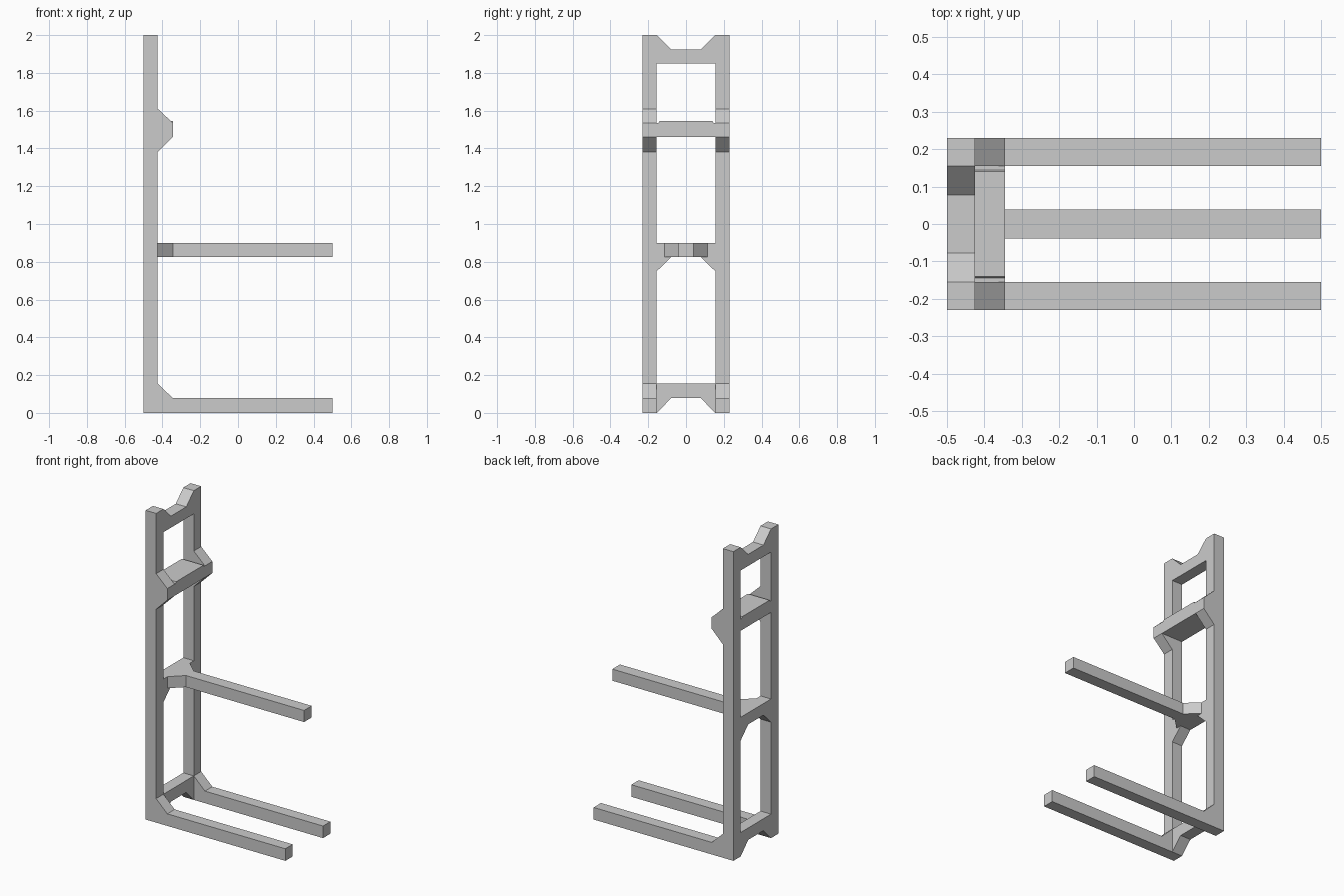
import bpy
import bmesh
from mathutils import Vector

cube = bpy.data.objects.get("Cube")
if cube:
    bpy.data.objects.remove(cube, do_unlink=True)

# One plain grey for the whole frame
grey = bpy.data.materials.new("plain grey")
grey.use_nodes = True
grey.diffuse_color = (0.6, 0.6, 0.6, 1)
grey.node_tree.nodes["Principled BSDF"].inputs["Base Color"].default_value = (0.6, 0.6, 0.6, 1)

BACK, FACE, NOSE, TIP = -0.5, -0.425, -0.345, 0.5   # x stations
INNER, OUTER = 0.155, 0.23                          # post sides in y
BAR = 0.078                                         # bar thickness


def prism(name, axis, profile, start, end):
    """Extrude a 2D profile along an axis; the profile uses the other two axes in order."""
    def place(p, depth):
        co = list(p)
        co.insert("xyz".index(axis), depth)
        return Vector(co)

    bm = bmesh.new()
    face = bm.faces.new([bm.verts.new(place(p, start)) for p in profile])
    ext = bmesh.ops.extrude_face_region(bm, geom=[face])
    verts = [v for v in ext["geom"] if isinstance(v, bmesh.types.BMVert)]
    bmesh.ops.translate(bm, verts=verts, vec=place((0, 0), end - start))
    bmesh.ops.recalc_face_normals(bm, faces=bm.faces)
    mesh = bpy.data.meshes.new(name)
    bm.to_mesh(mesh)
    bm.free()
    mesh.materials.append(grey)
    obj = bpy.data.objects.new(name, mesh)
    bpy.context.collection.objects.link(obj)
    return obj


def mirrored(half):
    """Complete a profile whose first coordinate is mirrored about zero."""
    return half + [(-a, b) for a, b in reversed(half)]


# Side frames: post, braced base arm and bracket nose in one outline
side = [(BACK, 0), (TIP, 0), (TIP, BAR), (NOSE, BAR), (FACE, 0.155),
        (FACE, 1.38), (NOSE, 1.46), (NOSE, 1.535), (FACE, 1.61),
        (FACE, 2), (BACK, 2)]
for label, sign in (("left", 1), ("right", -1)):
    prism(label + "_side_frame", "y", side, sign * INNER, sign * OUTER)

# Base crossbar, notched underneath
prism("base_crossbar", "x",
      mirrored([(BAR, BAR), (INNER, 0), (INNER, 0.155)]), BACK, FACE)

# Middle crossbar with braces below
prism("middle_crossbar", "x",
      mirrored([(BAR, 0.825), (INNER, 0.75), (INNER, 0.9)]), BACK, FACE)

# Top crossbar, notched above
prism("top_crossbar", "x",
      mirrored([(INNER, 1.85), (INNER, 2), (BAR, 1.925)]), BACK, FACE)

# Deep crossbar carried by the bracket noses
prism("bracket_crossbar", "x",
      mirrored([(INNER, 1.46), (INNER, 1.535), (0.145, 1.535), (0.14, 1.545)]),
      BACK, NOSE)

# Middle arm, flared where it meets the crossbar
flare = [(FACE, 0.115), (NOSE, 0.039), (TIP, 0.039)]
prism("middle_arm", "z",
      flare + [(x, -y) for x, y in reversed(flare)], 0.825, 0.9)
